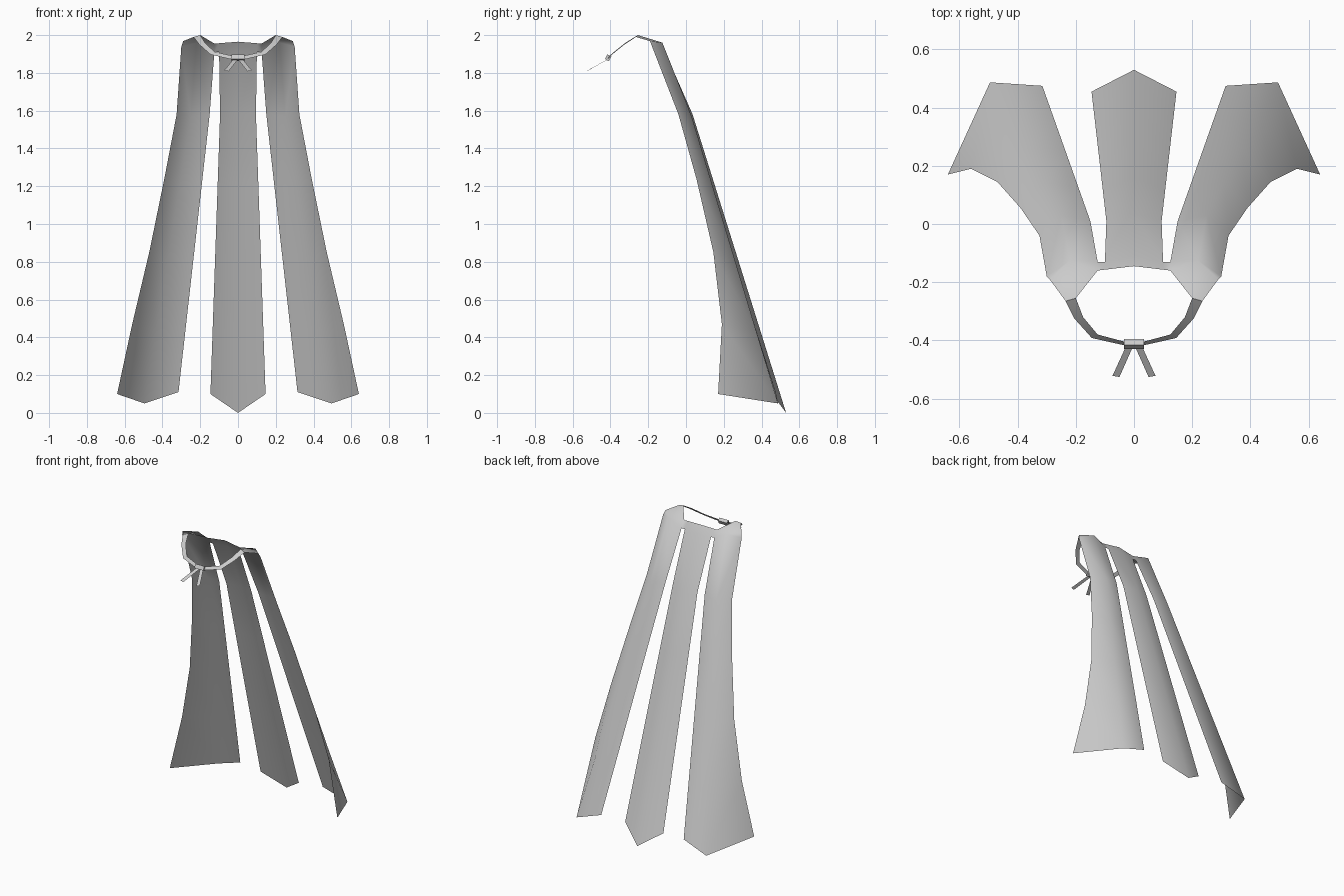
import bpy, bmesh
from mathutils import Vector as V

if "Cube" in bpy.data.objects:
    bpy.data.objects.remove(bpy.data.objects["Cube"])


def build(name, faces, mirror=True, angle=0.9):
    """Mesh from lists of corner points, welded, optionally mirrored in x."""
    bm = bmesh.new()
    for f in faces:
        bm.faces.new([bm.verts.new(p) for p in f])
    bmesh.ops.remove_doubles(bm, verts=bm.verts, dist=0.0005)
    if mirror:
        geom = bm.verts[:] + bm.edges[:] + bm.faces[:]
        copy = bmesh.ops.duplicate(bm, geom=geom)["geom"]
        new = [g for g in copy if isinstance(g, bmesh.types.BMVert)]
        for v in new:
            v.co.x *= -1
        bmesh.ops.reverse_faces(bm, faces=[g for g in copy if isinstance(g, bmesh.types.BMFace)])
        bmesh.ops.remove_doubles(bm, verts=bm.verts, dist=0.0005)
    me = bpy.data.meshes.new(name)
    bm.to_mesh(me)
    bm.free()
    ob = bpy.data.objects.new(name, me)
    bpy.context.collection.objects.link(ob)
    bpy.ops.object.select_all(action='DESELECT')
    ob.select_set(True)
    bpy.context.view_layer.objects.active = ob
    bpy.ops.object.shade_smooth_by_angle(angle=angle)
    return ob


def strip(*lines):
    """Quads between neighbouring lines of points."""
    return [[a[i], a[i + 1], b[i + 1], b[i]]
            for a, b in zip(lines, lines[1:]) for i in range(len(a) - 1)]


def edge(top, bend, end):
    """Hanging edge: short drop to the bend, then straight to the hem."""
    return [V(top)] + [V(bend).lerp(V(end), i / 4) for i in range(5)]


# hanging panels
c_mid = edge((0, -.11, 1.91), (0, .035, 1.58), (0, .53, 0))
c_side = edge((.10, -.13, 1.91), (.095, .01, 1.58), (.146, .455, .10))
s_in = edge((.125, -.13, 1.91), (.15, .01, 1.58), (.315, .475, .11))
s_mid = edge((.22, -.125, 1.96), (.25, .03, 1.57), (.495, .487, .05))
s_out = [V(p) for p in ((.30, -.18, 1.94), (.325, -.04, 1.58), (.39, .055, 1.24),
                        (.47, .145, .85), (.56, .19, .47), (.64, .17, .10))]
faces = strip(c_mid, c_side) + strip(s_in, s_mid, s_out)

# yoke round the neck and over the shoulders
rim = [V(p) for p in ((0, -.145, 1.965), (.10, -.157, 1.957), (.125, -.16, 1.955),
                      (.20, -.255, 2.0), (.235, -.265, 1.99))]
shoulder = V((.29, -.19, 1.968))
faces += strip(rim[:4], [c_mid[0], c_side[0], s_in[0], s_mid[0]])
faces += [[rim[3], s_mid[0], shoulder, rim[4]], [s_mid[0], s_out[0], shoulder]]
# put all yoke faces in the same winding as the panels
for f in faces:
    n = (f[1] - f[0]).cross(f[2] - f[0])
    if n.dot(V((.6 * f[0].x, 1, .6))) < 0:
        f.reverse()
build("cape", faces, angle=1.2)

# neck straps
inner = [rim[3], V((.175, -.32, 1.96)), V((.125, -.38, 1.912)), V((.02, -.408, 1.888))]
outer = [rim[4], V((.205, -.325, 1.95)), V((.145, -.392, 1.897)), V((.02, -.42, 1.868))]
build("neck_strap", strip(inner, outer))

# flat ribbon tails
build("ribbon_tail", [[V((.003, -.42, 1.868)), V((.05, -.526, 1.808)),
                       V((.074, -.522, 1.812)), V((.025, -.415, 1.872))]])

# knot
bpy.ops.mesh.primitive_cube_add(size=1, location=(0, -.412, 1.88))
knot = bpy.context.object
knot.name = "knot"
knot.scale = (.068, .024, .028)
knot.rotation_euler = (-.5, 0, 0)
